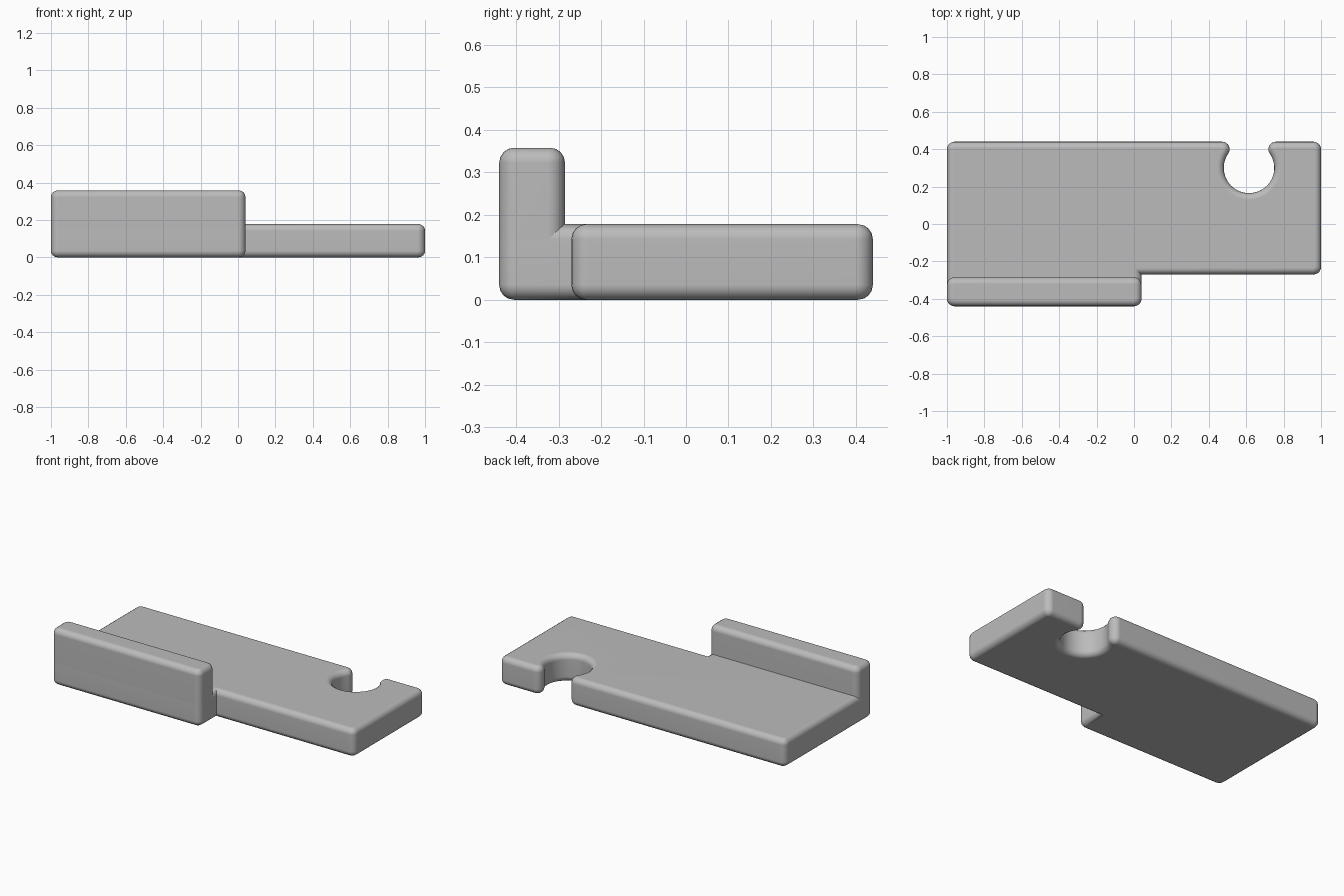
import bpy
import bmesh
from math import radians, cos, sin, atan2, degrees, sqrt

cube = bpy.data.objects.get("Cube")
if cube:
    bpy.data.objects.remove(cube)

grey = bpy.data.materials.new("plain_grey")
grey.use_nodes = True
colour = (0.5, 0.5, 0.5, 1)
grey.diffuse_color = colour
grey.node_tree.nodes["Principled BSDF"].inputs["Base Color"].default_value = colour

ROUND = 0.04   # corner radius in plan
RIM = 0.035    # rounding of top and bottom rims


def arc(cx, cy, r, start, end, steps):
    angles = [radians(start + (end - start) * i / steps) for i in range(steps + 1)]
    return [(cx + r * cos(a), cy + r * sin(a)) for a in angles]


def corner(x, y, sx, sy):
    """Rounded outer corner, counter-clockwise; sx, sy point outwards."""
    start = {(1, 1): 0, (-1, 1): 90, (-1, -1): 180, (1, -1): 270}[(sx, sy)]
    return arc(x - sx * ROUND, y - sy * ROUND, ROUND, start, start + 90, 5)


def rounded_slab(name, outline, bottom, top):
    bm = bmesh.new()
    base = bm.faces.new([bm.verts.new((x, y, bottom)) for x, y in outline])
    cap = bmesh.ops.extrude_face_region(bm, geom=[base])["geom"]
    lifted = [v for v in cap if isinstance(v, bmesh.types.BMVert)]
    bmesh.ops.translate(bm, verts=lifted, vec=(0, 0, top - bottom))
    bmesh.ops.recalc_face_normals(bm, faces=bm.faces[:])
    rims = [e for e in bm.edges if abs(e.verts[0].co.z - e.verts[1].co.z) < 1e-5]
    bmesh.ops.bevel(bm, geom=rims, offset=RIM, offset_type='OFFSET', segments=4,
                    profile=0.5, affect='EDGES', clamp_overlap=True)
    mesh = bpy.data.meshes.new(name)
    bm.to_mesh(mesh)
    bm.free()
    mesh.materials.append(grey)
    obj = bpy.data.objects.new(name, mesh)
    bpy.context.collection.objects.link(obj)
    bpy.ops.object.select_all(action='DESELECT')
    obj.select_set(True)
    bpy.context.view_layer.objects.active = obj
    bpy.ops.object.shade_smooth_by_angle(angle=radians(40))
    flat = obj.modifiers.new("flat_faces", 'WEIGHTED_NORMAL')
    flat.keep_sharp = True
    return obj


# Open round notch in the back edge, with rounded tips tangent to the hole
left, right, front, back = -1, 1, -0.44, 0.44
step_x, step_y = 0.04, -0.27
hole_x, hole_y, hole_r = 0.615, 0.30, 0.135
tip_y = back - ROUND
tip_dx = sqrt((hole_r + ROUND) ** 2 - (tip_y - hole_y) ** 2)
tilt = degrees(atan2(tip_y - hole_y, tip_dx))
notch = (arc(hole_x + tip_dx, tip_y, ROUND, 90, 180 + tilt, 8)
         + arc(hole_x, hole_y, hole_r, tilt, -180 - tilt, 32)[1:-1]
         + arc(hole_x - tip_dx, tip_y, ROUND, -tilt, 90, 8))

# Base plate with a stepped front edge
plate = (corner(left, front, -1, -1) + corner(step_x, front, 1, -1)
         + [(step_x, step_y)]
         + corner(right, step_y, 1, -1) + corner(right, back, 1, 1)
         + notch + corner(left, back, -1, 1))
rounded_slab("base_plate", plate, 0, 0.178)

# Raised lip along the front edge
lip_back = -0.285
lip = (corner(left, front, -1, -1) + corner(step_x, front, 1, -1)
       + corner(step_x, lip_back, 1, 1) + corner(left, lip_back, -1, 1))
rounded_slab("front_lip", lip, 0.07, 0.358)
